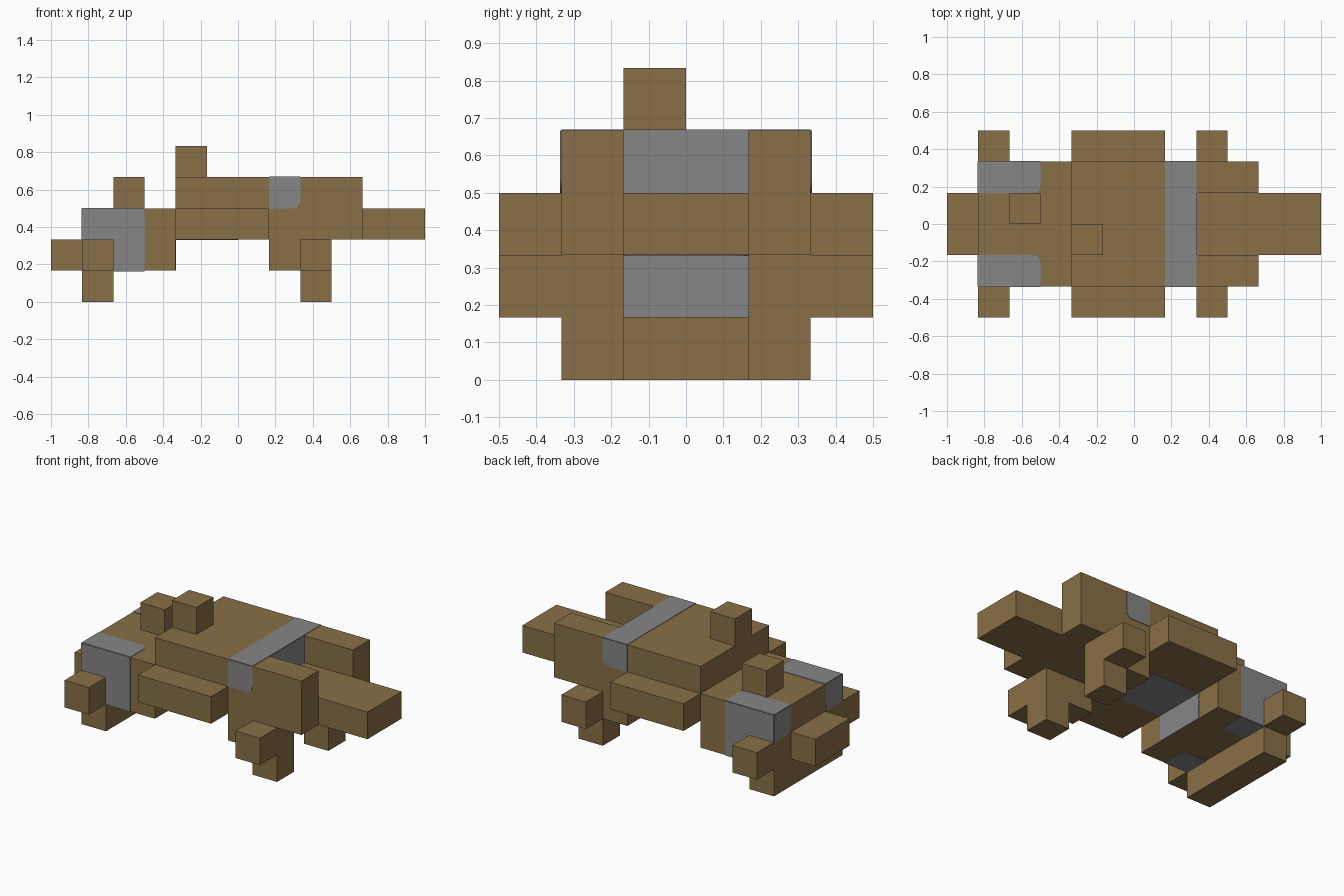
import bpy, bmesh, math

U = 1 / 6  # size of one building block

cube = bpy.data.objects.get("Cube")
if cube:
    bpy.data.objects.remove(cube, do_unlink=True)


def material(name, rgb):
    mat = bpy.data.materials.new(name)
    mat.use_nodes = True
    mat.diffuse_color = (*rgb, 1)
    mat.node_tree.nodes["Principled BSDF"].inputs["Base Color"].default_value = (*rgb, 1)
    return mat


brown = material("wood_brown", (0.25, 0.16, 0.063))
grey = material("mid_grey", (0.24, 0.24, 0.24))


def prism(name, outline, axis, lo, hi, mat=brown):
    """Extrude a flat outline, in block units, along an axis."""
    bm = bmesh.new()
    verts = []
    for p in outline:
        co = list(p)
        co.insert(axis, lo)
        verts.append(bm.verts.new([c * U for c in co]))
    face = bm.faces.new(verts)
    ext = bmesh.ops.extrude_face_region(bm, geom=[face])
    shift = [0, 0, 0]
    shift[axis] = (hi - lo) * U
    moved = [g for g in ext["geom"] if isinstance(g, bmesh.types.BMVert)]
    bmesh.ops.translate(bm, verts=moved, vec=shift)
    bmesh.ops.recalc_face_normals(bm, faces=bm.faces)
    mesh = bpy.data.meshes.new(name)
    bm.to_mesh(mesh)
    bm.free()
    mesh.materials.append(mat)
    obj = bpy.data.objects.new(name, mesh)
    bpy.context.collection.objects.link(obj)
    return obj


def rect(a, b):
    return [(a[0], b[0]), (a[1], b[0]), (a[1], b[1]), (a[0], b[1])]


def box(name, x, y, z):
    return prism(name, rect(x, y), 2, z[0], z[1])


def patch(name, axis, level, sign, a, b, rounded=()):
    """Thin grey plate on a face, with chosen corners rounded."""
    r, outline = 0.25, []
    for i, (ca, cb) in enumerate(rect(a, b)):
        if (ca, cb) in rounded:
            ma = ca + (r if ca == a[0] else -r)
            mb = cb + (r if cb == b[0] else -r)
            for k in range(5):
                t = math.pi * (1 + i / 2 + k / 8)
                outline.append((ma + r * math.cos(t), mb + r * math.sin(t)))
        else:
            outline.append((ca, cb))
    lo, hi = sorted((level, level + sign * 0.018))
    return prism(name, outline, axis, lo, hi, grey)


# Body with a notch at the rear, where the tail sits
prism("body", [(-2, -2), (4, -2), (4, -1), (2, -1), (2, 1), (4, 1), (4, 2), (-2, 2)], 2, 2, 4)
box("tail", (2, 6), (-1, 1), (2, 3))
box("back_block", (-2, -1), (-1, 0), (4, 5))

# Head
box("head", (-5, -2), (-2, 2), (1, 3))
box("head_base", (-5, -4), (-2, 2), (0, 1))
box("nose", (-6, -5), (-1, 1), (1, 2))
box("head_block", (-4, -3), (0, 1), (3, 4))

# Grey band over the back and on the belly
patch("back_band", 2, 4, 1, (1, 2), (-2, 2))
patch("notch_panel", 0, 2, 1, (-1, 1), (3, 4))
patch("belly_panel", 2, 2, -1, (-2, 0), (-1, 1), [(0, -1), (0, 1)])
patch("chest_panel", 0, -2, 1, (-1, 1), (1, 2))

# Paired parts, mirrored across the middle
for s, side in ((-1, "front"), (1, "back")):
    outer, inner = sorted((2 * s, 3 * s)), sorted((s, 2 * s))
    box(f"side_block_{side}", (-2, 1), outer, (2, 3))
    box(f"head_foot_{side}", (-5, -4), outer, (1, 2))
    box(f"rear_foot_{side}", (2, 3), outer, (1, 2))
    prism(f"rear_leg_{side}", [(1, 1), (2, 1), (2, 0), (3, 0), (3, 2), (1, 2)], 1, *inner)
    # Grey markings
    patch(f"band_side_{side}", 1, 2 * s, s, (1, 2), (3, 4), [(2, 3)])
    patch(f"cheek_{side}", 1, 2 * s, s, (-5, -3), (1, 3))
    patch(f"brow_{side}", 2, 3, 1, (-5, -3), inner, [(-3, s)])
    patch(f"face_corner_{side}", 0, -5, -1, inner, (2, 3), [(s, 2)])
    patch(f"jaw_{side}", 2, 1, -1, (-4, -3), inner, [(-3, s)])
